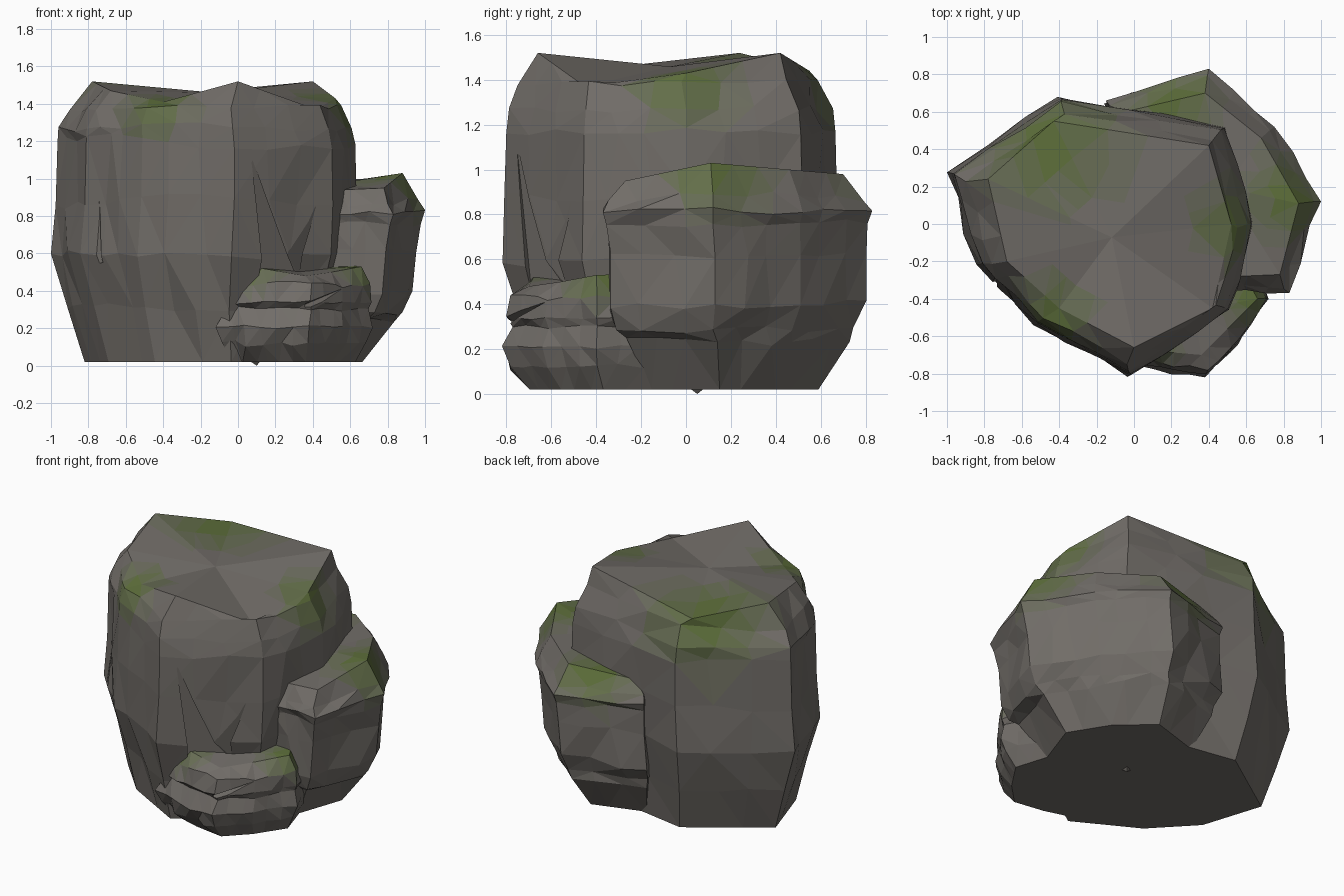
import bpy, bmesh, random
from math import pi
from mathutils import Vector

if "Cube" in bpy.data.objects:
    bpy.data.objects.remove(bpy.data.objects["Cube"])

random.seed(7)

# Stone-to-moss shades
SHADES = []
for i in range(5):
    t = i / 4
    m = bpy.data.materials.new("stone" if i == 0 else f"moss_{i}")
    m.diffuse_color = (0.165 - 0.055 * t, 0.152 + 0.005 * t, 0.138 - 0.095 * t, 1)
    m.use_nodes = True
    m.node_tree.nodes["Principled BSDF"].inputs["Base Color"].default_value = m.diffuse_color
    SHADES.append(m)


def split_ring(ring, parts, rough):
    """Add roughened points between the corners of a ring."""
    out = []
    for i, a in enumerate(ring):
        b = ring[(i + 1) % len(ring)]
        out.append(a.copy())
        for k in range(1, parts):
            p = a.lerp(b, (k + random.uniform(-.2, .2)) / parts)
            p += Vector([random.uniform(-rough, rough) for _ in range(3)])
            out.append(p)
    return out


def boulder(name, outline, centre, layers, top, parts, rough, moss):
    """Loft the outline through (z, scale, wobble, dx, dy) layers and close it with a top ring."""
    cx, cy = centre
    rings = []
    for z, s, wob, dx, dy in layers:
        ring = [Vector((cx + dx + (x - cx) * s, cy + dy + (y - cy) * s,
                        z + random.uniform(-wob, wob))) for x, y in outline]
        rings.append(split_ring(ring, parts, rough if wob else 0))
    topring = split_ring([Vector(p) for p in top], parts, 0)
    rings.append(topring)
    mid = sum(topring, Vector()) / len(topring)
    for s in (.68, .34):
        rings.append([mid.lerp(p, s) for p in topring])

    bm = bmesh.new()
    vr = [[bm.verts.new(p) for p in r] for r in rings]
    n = len(vr[0])
    for lo, hi in zip(vr, vr[1:]):
        for i in range(n):
            j = (i + 1) % n
            bm.faces.new((lo[i], lo[j], hi[j], hi[i]))
    bm.faces.new(vr[0][::-1])
    c = bm.verts.new(mid)
    for i in range(n):
        bm.faces.new((vr[-1][i], vr[-1][(i + 1) % n], c))
    bmesh.ops.recalc_face_normals(bm, faces=bm.faces)
    bmesh.ops.triangulate(bm, faces=bm.faces)
    for f in bm.faces:
        p = f.calc_center_median()
        w = max(1 - (p - Vector(q)).length / r for q, r in moss)
        f.material_index = max(0, min(4, round(w * 5)))
    me = bpy.data.meshes.new(name)
    bm.to_mesh(me)
    bm.free()
    for m in SHADES:
        me.materials.append(m)
    ob = bpy.data.objects.new(name, me)
    bpy.context.collection.objects.link(ob)
    return ob


def gouge(target, base, tip, width, depth_dir):
    """Cut a tapering crack from base to tip."""
    base, tip, d = Vector(base), Vector(tip), Vector(depth_dir)
    side = (tip - base).cross(d).normalized() * width
    pts = [base - d + side, base - d - side, base + d, tip]
    bm = bmesh.new()
    bmesh.ops.convex_hull(bm, input=[bm.verts.new(p) for p in pts])
    bmesh.ops.recalc_face_normals(bm, faces=bm.faces)
    me = bpy.data.meshes.new("crack_cutter")
    bm.to_mesh(me)
    bm.free()
    me.materials.append(SHADES[0])
    cut = bpy.data.objects.new("crack_cutter", me)
    bpy.context.collection.objects.link(cut)
    cut.hide_render = True
    cut.hide_viewport = True
    mod = target.modifiers.new("crack", "BOOLEAN")
    mod.operation = "DIFFERENCE"
    mod.object = cut


# Main boulder
main = boulder(
    "main_boulder",
    [(-1, .28), (-.84, -.22), (-.53, -.55), (-.02, -.83),
     (.52, -.47), (.65, 0), (.5, .53), (-.4, .69)],
    (0, 0),
    [(.02, .8, 0, -.02, 0), (.3, .88, .02, -.03, .01), (.6, .985, .02, -.015, 0),
     (.88, .975, .03, 0, 0), (1.19, .965, .04, 0, 0), (1.29, .95, .03, -.01, 0),
     (1.39, .88, .025, -.02, -.02)],
    [(-.78, .24, 1.52), (-.68, -.2, 1.47), (-.4, -.45, 1.41), (0, -.66, 1.52),
     (.42, -.45, 1.37), (.52, 0, 1.43), (.4, .42, 1.52), (-.43, .55, 1.44)],
    3, .02,
    [((-.45, .45, 1.44), .5), ((.54, 0, 1.4), .3), ((-.42, -.48, 1.38), .28)])

# Tall ledge on the right and back
side = boulder(
    "side_boulder",
    [(1, .12), (.75, .52), (.4, .83), (-.15, .66), (.15, 0), (.5, -.36), (.83, -.37)],
    (.25, .12),
    [(.02, .62, 0, -.05, .03), (.24, .83, .015, -.04, .02), (.29, .88, .015, -.03, 0),
     (.4, .95, .02, -.03, .01), (.62, .95, .02, -.01, .01), (.77, .97, .02, 0, 0),
     (.82, 1, .02, 0, 0), (.87, .95, .02, 0, 0)],
    [(.88, .11, 1.03), (.68, .46, 1.0), (.38, .7, .98), (-.05, .6, .95),
     (.2, .05, .92), (.55, -.28, .94), (.78, -.27, .95)],
    3, .018,
    [((.85, .15, 1.02), .32), ((.2, .68, .97), .32)])

# Low ledge at the front
front = boulder(
    "front_ledge",
    [(-.12, -.71), (.12, -.78), (.38, -.82), (.56, -.64), (.72, -.4), (.62, -.08), (.1, -.1)],
    (.3, -.35),
    [(.02, .78, 0, 0, .02), (.12, .92, .012, 0, 0), (.21, 1, .01, 0, 0),
     (.3, .9, .015, .02, 0), (.34, .96, .012, .01, 0), (.43, .92, .015, .02, 0)],
    [(-.02, -.66, .48), (.13, -.68, .52), (.36, -.7, .48), (.5, -.56, .5),
     (.66, -.4, .53), (.5, -.1, .54), (.1, -.1, .54)],
    3, .015,
    [((.08, -.64, .53), .2), ((.62, -.38, .53), .2)])

# Cracks in the rock faces
gouge(main, (.25, -.64, .48), (.07, -.755, 1.12), .1, (.06, .1, 0))
gouge(main, (.28, -.62, .5), (.42, -.51, .86), .05, (.05, .09, 0))
gouge(main, (-.76, -.34, .55), (-.76, -.27, 1.0), .05, (.07, .05, 0))
gouge(front, (.37, -.8, .32), (.6, -.6, .43), .03, (-.03, .06, 0))

# Small chip under the rock
bpy.ops.mesh.primitive_cone_add(vertices=3, radius1=.06, depth=.04,
                                location=(.1, .05, .02), rotation=(pi, 0, .5))
bpy.context.object.name = "bottom_chip"
bpy.context.object.data.materials.append(SHADES[0])
